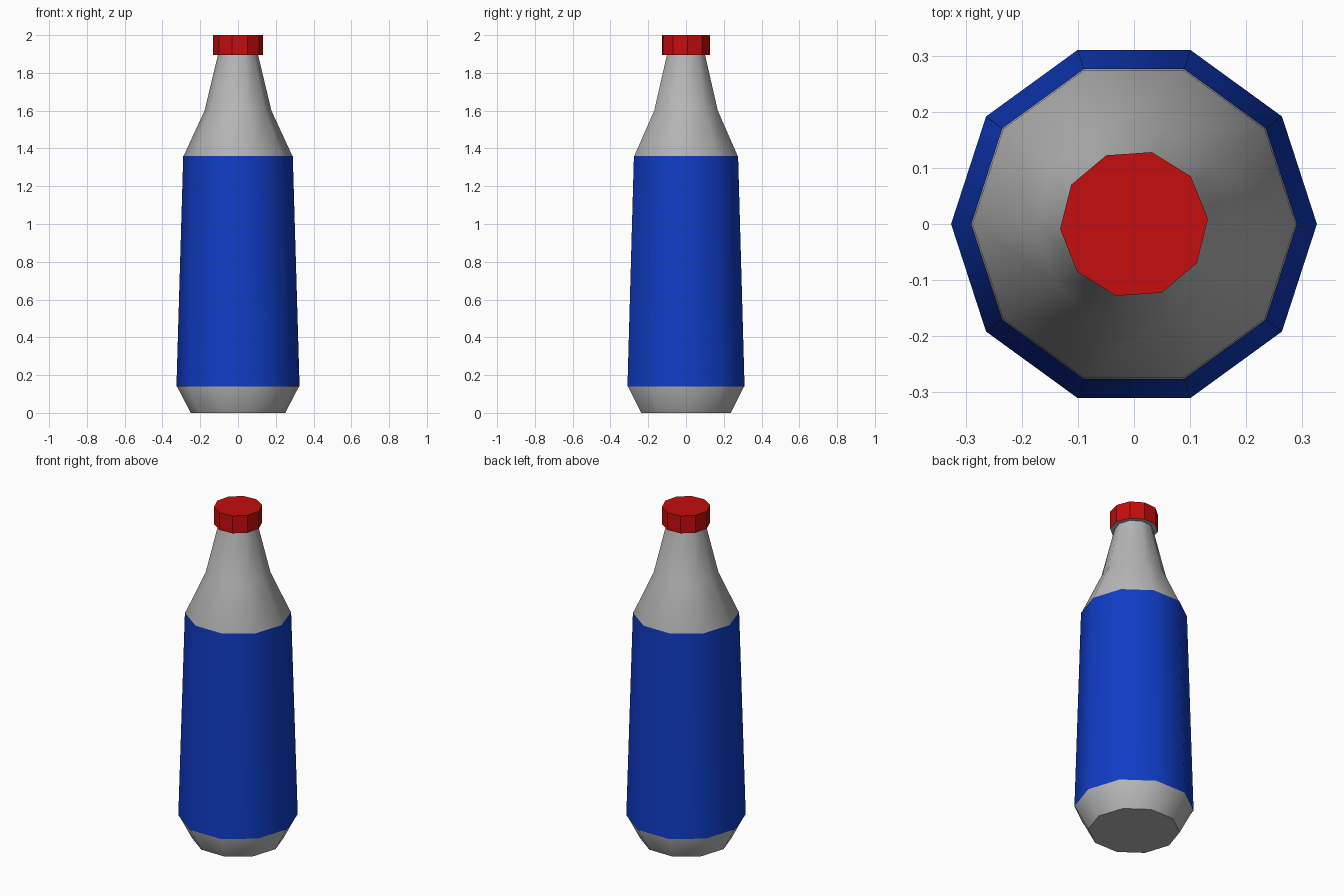
import bpy, bmesh, math

cube = bpy.data.objects.get("Cube")
if cube:
    bpy.data.objects.remove(cube, do_unlink=True)

SIDES = 10


def material(name, rgb):
    m = bpy.data.materials.new(name)
    m.use_nodes = True
    m.diffuse_color = (*rgb, 1)
    m.node_tree.nodes["Principled BSDF"].inputs["Base Color"].default_value = (*rgb, 1)
    return m


def lathe(name, profile, mats, turn=0.0, caps=True, smooth=True):
    """Spin a (radius, height) profile into a ten-sided shell."""
    bm = bmesh.new()
    rings = []
    for r, z in profile:
        angles = [turn + math.tau * i / SIDES for i in range(SIDES)]
        rings.append([bm.verts.new((r * math.cos(a), r * math.sin(a), z)) for a in angles])
    for low, high in zip(rings, rings[1:]):
        for i in range(SIDES):
            j = (i + 1) % SIDES
            bm.faces.new((low[i], low[j], high[j], high[i]))
    if caps:
        bm.faces.new(rings[0][::-1])
        bm.faces.new(rings[-1])
    bm.normal_update()
    me = bpy.data.meshes.new(name)
    bm.to_mesh(me)
    bm.free()
    ob = bpy.data.objects.new(name, me)
    bpy.context.collection.objects.link(ob)
    for m in mats:
        me.materials.append(m)
    if smooth:
        bpy.ops.object.select_all(action='DESELECT')
        ob.select_set(True)
        bpy.context.view_layer.objects.active = ob
        bpy.ops.object.shade_smooth_by_angle(angle=math.radians(45))
    return ob


grey = material("bottle grey", (0.47, 0.47, 0.47))
blue = material("label blue", (0.005, 0.045, 0.56))
red = material("cap red", (0.56, 0.004, 0.004))

# Bottle: tapered foot, body, shoulder and neck
lathe("bottle", [(0.25, 0), (0.323, 0.14), (0.288, 1.36), (0.177, 1.6), (0.105, 1.9)], [grey])

# Label wrapped around the body
lathe("label", [(0.326, 0.14), (0.29, 1.36)], [blue], caps=False)

# Faceted cap with a grey underside
cap = lathe("cap", [(0.132, 1.895), (0.132, 2.0)], [red, grey],
            turn=math.radians(4), smooth=False)
for face in cap.data.polygons:
    face.material_index = 1 if face.normal.z < -0.5 else 0
